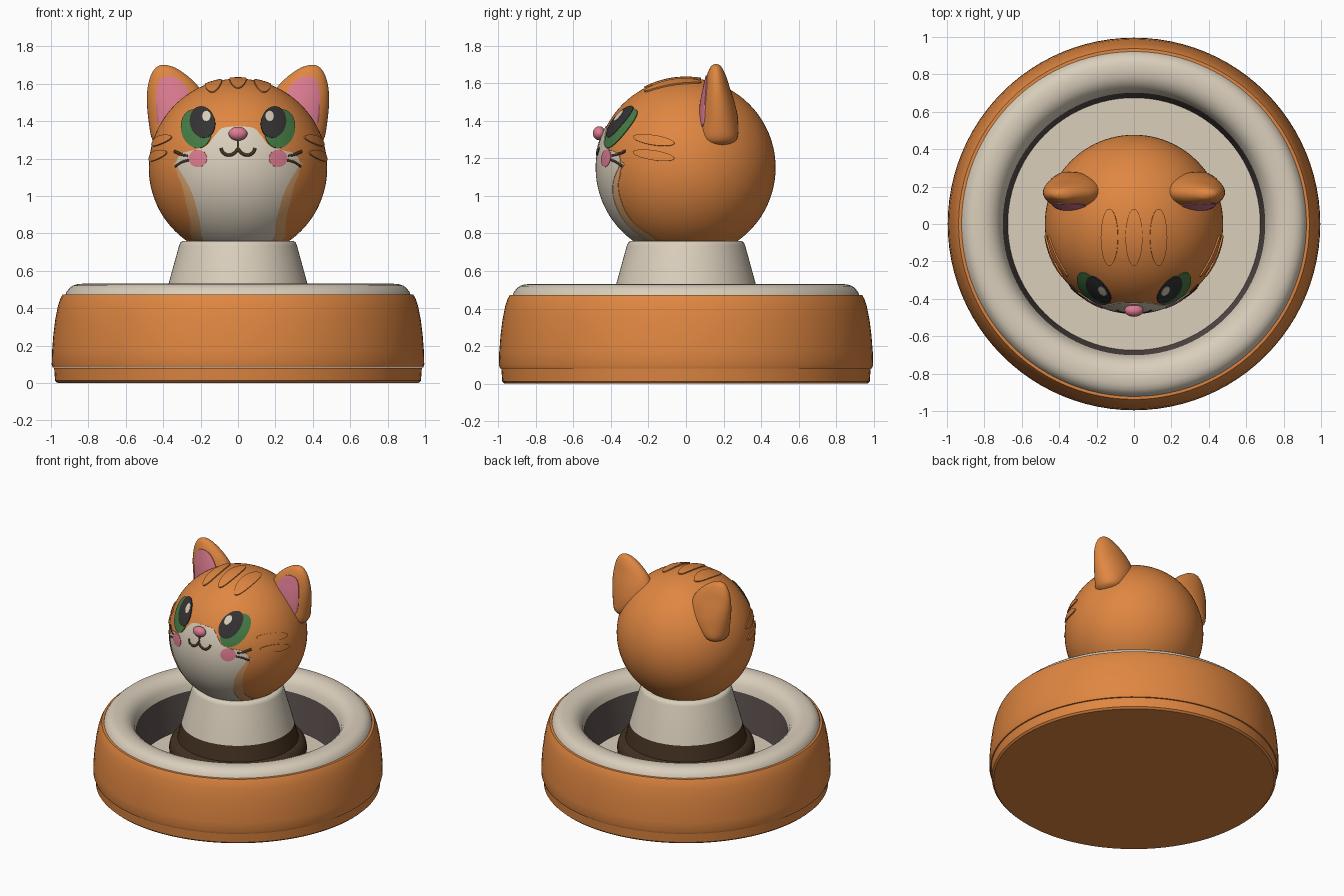
import bpy, bmesh, math
from mathutils import Vector
from mathutils.bvhtree import BVHTree

if "Cube" in bpy.data.objects:
    bpy.data.objects.remove(bpy.data.objects["Cube"])


def mat(name, r, g, b):
    m = bpy.data.materials.new(name)
    m.diffuse_color = (r, g, b, 1)
    m.use_nodes = True
    m.node_tree.nodes["Principled BSDF"].inputs["Base Color"].default_value = m.diffuse_color
    return m


ORANGE = mat("orange", 0.74, 0.24, 0.053)
CREAM = mat("cream", 0.70, 0.62, 0.50)
PINK = mat("pink", 0.72, 0.20, 0.28)
WALL = mat("grey_brown", 0.11, 0.085, 0.08)
BROWN = mat("dark_brown", 0.055, 0.03, 0.015)
GREEN = mat("green", 0.06, 0.20, 0.06)
BLACK = mat("black", 0.035, 0.032, 0.032)
TAN = mat("light_orange", 0.72, 0.38, 0.16)

HEAD = Vector((0, 0, 1.15))
R = 0.477


def finish(bm, name, m, angle=40):
    me = bpy.data.meshes.new(name)
    bm.to_mesh(me)
    bm.free()
    me.materials.append(m)
    ob = bpy.data.objects.new(name, me)
    bpy.context.collection.objects.link(ob)
    bpy.ops.object.select_all(action='DESELECT')
    ob.select_set(True)
    bpy.context.view_layer.objects.active = ob
    bpy.ops.object.shade_smooth_by_angle(angle=math.radians(angle))
    return ob


def smooth(pts, n, closed=True):
    """Catmull-Rom resampling of points of any dimension."""
    k, out = len(pts), []
    get = (lambda i: pts[i % k]) if closed else (lambda i: pts[max(0, min(k - 1, i))])
    for i in range(k if closed else k - 1):
        for j in range(n):
            t = j / n
            out.append(tuple(
                0.5 * (2 * b + (c - a) * t + (2 * a - 5 * b + 4 * c - d) * t * t
                       + (3 * b - a - 3 * c + d) * t ** 3)
                for a, b, c, d in zip(get(i - 1), get(i), get(i + 1), get(i + 2))))
    if not closed:
        out.append(pts[-1])
    return out


def skin(bm, rings):
    for a, b in zip(rings, rings[1:]):
        n = len(a)
        for j in range(n):
            bm.faces.new((a[j], a[(j + 1) % n], b[(j + 1) % n], b[j]))


def lathe(name, m, profile, seg=96, angle=40):
    bm = bmesh.new()
    rings = [[bm.verts.new((r * math.cos(2 * math.pi * j / seg),
                            r * math.sin(2 * math.pi * j / seg), z))
              for j in range(seg)] for r, z in profile]
    skin(bm, rings)
    bmesh.ops.remove_doubles(bm, verts=bm.verts, dist=1e-5)
    return finish(bm, name, m, angle)


def on_head(axis, sign):
    """Maps 2D points onto the head, looking along one axis."""
    def place(u, v, off):
        if axis == 'y':
            a, b = u, v - HEAD.z
        elif axis == 'x':
            a, b = u, v - HEAD.z
        else:
            a, b = u, v
        w = sign * math.sqrt(max(0, R * R - a * a - b * b))
        p = {'y': (a, w, b), 'x': (w, a, b), 'z': (a, b, w)}[axis]
        return HEAD + Vector(p).normalized() * (R + off)
    return place


FACE = on_head('y', -1)


def decal(name, m, outline, place, off, rings=5):
    """Thin plate with a skirt that follows the surface below."""
    k = len(outline)
    cu, cv = sum(p[0] for p in outline) / k, sum(p[1] for p in outline) / k
    bm = bmesh.new()
    loops = [[bm.verts.new(place(u, v, -0.004)) for u, v in outline]]
    for i in range(rings):
        t = 1 - i / rings
        loops.append([bm.verts.new(place(cu + (u - cu) * t, cv + (v - cv) * t, off))
                      for u, v in outline])
    skin(bm, loops)
    c = bm.verts.new(place(cu, cv, off))
    for j in range(k):
        f = bm.faces.new((loops[-1][j], loops[-1][(j + 1) % k], c))
    f.normal_update()
    if f.normal.dot(place(cu, cv, off) - place(cu, cv, 0)) < 0:
        bmesh.ops.reverse_faces(bm, faces=bm.faces)
    return finish(bm, name, m, 60)


def oval(cu, cv, ru, rv, tilt=0, n=32):
    ct, st = math.cos(tilt), math.sin(tilt)
    return [(cu + ru * math.cos(a) * ct - rv * math.sin(a) * st,
             cv + ru * math.cos(a) * st + rv * math.sin(a) * ct)
            for a in (2 * math.pi * j / n for j in range(n))]


def stroke(name, pts, width):
    cu = bpy.data.curves.new(name, 'CURVE')
    cu.dimensions = '3D'
    cu.bevel_depth = width
    cu.bevel_resolution = 2
    cu.use_fill_caps = True
    path = smooth(pts, 6, False)
    sp = cu.splines.new('POLY')
    sp.points.add(len(path) - 1)
    for q, (u, v) in zip(sp.points, path):
        q.co = (*FACE(u, v, -0.002), 1)
    cu.materials.append(BROWN)
    ob = bpy.data.objects.new(name, cu)
    bpy.context.collection.objects.link(ob)
    bpy.ops.object.select_all(action='DESELECT')
    ob.select_set(True)
    bpy.context.view_layer.objects.active = ob
    bpy.ops.object.convert(target='MESH')


def ellipsoid(name, m, loc, size, u=64, v=40):
    bm = bmesh.new()
    bmesh.ops.create_uvsphere(bm, u_segments=u, v_segments=v, radius=1)
    for q in bm.verts:
        q.co = Vector(loc) + Vector([a * b for a, b in zip(q.co, size)])
    return finish(bm, name, m, 60)


# Round base: foot, orange shell, cream rim, dark wall, cream floor
lathe("base_foot", ORANGE, [(0, 0), (0.965, 0), (0.978, 0.012), (0.983, 0.08), (0.9, 0.08)])
lathe("base_shell", ORANGE, [(0.95, 0.082), (0.99, 0.082), (0.996, 0.1), (0.994, 0.17), (0.987, 0.26),
                             (0.977, 0.34), (0.963, 0.41), (0.95, 0.45), (0.938, 0.472), (0.88, 0.476)])
lathe("base_rim", CREAM, [(0.925, 0.465), (0.918, 0.485), (0.903, 0.505), (0.885, 0.52), (0.86, 0.528),
                          (0.83, 0.531), (0.795, 0.528), (0.765, 0.517), (0.737, 0.497),
                          (0.715, 0.465), (0.70, 0.42)])
lathe("bowl_wall", WALL, [(0.70, 0.42), (0.675, 0.15)])
lathe("bowl_floor", CREAM, [(0.68, 0.15), (0, 0.15)])

# Neck: dark collar with a rounded top, dark band, cream cone
lathe("neck_collar", BROWN, [(0.47, 0.15), (0.474, 0.29), (0.468, 0.32), (0.455, 0.343),
                             (0.435, 0.355), (0.416, 0.36), (0.388, 0.47)], 64)
lathe("neck_cone", CREAM, [(0.388, 0.47), (0.315, 0.735), (0.308, 0.752), (0.295, 0.76), (0, 0.76)], 64)

# Head and nose
ellipsoid("head", ORANGE, HEAD, (R, R, R), 96, 56)
ellipsoid("nose", PINK, (0, -0.462, 1.333), (0.05, 0.034, 0.037), 32, 20)

# Muzzle patch with its paler border
half = [(0.07, 1.365), (0.12, 1.325), (0.165, 1.27), (0.23, 1.245), (0.30, 1.225), (0.325, 1.17),
        (0.275, 1.08), (0.238, 1.0), (0.205, 0.88), (0.18, 0.765)]
edge = [(0.29, 1.19), (0.325, 1.13), (0.30, 1.06), (0.28, 0.98), (0.255, 0.87), (0.235, 0.765)]
for name, m, side, off in (("muzzle_border", TAN, edge, 0.002), ("muzzle", CREAM, half, 0.004)):
    ring = side + [(0.07, 0.735), (-0.07, 0.735)] + [(-x, z) for x, z in reversed(side)]
    decal(name, m, smooth(ring, 6), FACE, off, 20)

# Mouth stem
stroke("mouth_stem", [(0, 1.305), (0, 1.25)], 0.009)

ear_rows = [(1.265, 0.35, 0.41, 0.14, 0.20), (1.30, 0.29, 0.458, 0.08, 0.27),
            (1.40, 0.18, 0.478, 0.07, 0.278), (1.50, 0.172, 0.487, 0.08, 0.258),
            (1.58, 0.208, 0.483, 0.096, 0.232), (1.64, 0.268, 0.468, 0.11, 0.212),
            (1.68, 0.325, 0.445, 0.127, 0.193), (1.695, 0.362, 0.424, 0.14, 0.18),
            (1.701, 0.388, 0.405, 0.155, 0.165)]
ear_pink = [(0.42, 1.37), (0.438, 1.5), (0.43, 1.59), (0.405, 1.632), (0.35, 1.638),
            (0.30, 1.61), (0.255, 1.54), (0.25, 1.45), (0.32, 1.37)]

for s, tag in ((-1, "left"), (1, "right")):
    # Ear: loft of flattened ovals
    bm = bmesh.new()
    rings = [[bm.verts.new((s * x, y, z)) for x, y in
              oval((x0 + x1) / 2, (y0 + y1) / 2, (x1 - x0) / 2, (y1 - y0) / 2, 0, 36)]
             for z, x0, x1, y0, y1 in smooth(ear_rows, 4, False)]
    skin(bm, rings)
    bm.faces.new(rings[0])
    bm.faces.new(rings[-1])
    bmesh.ops.recalc_face_normals(bm, faces=bm.faces)
    tree = BVHTree.FromBMesh(bm)
    finish(bm, tag + "_ear", ORANGE, 60)

    # Pink inside of the ear
    def on_ear(u, v, off):
        hit = tree.ray_cast(Vector((u, -1, v)), Vector((0, 1, 0)))[0]
        return (hit or Vector((u, 0.16, v))) - Vector((0, off, 0))
    decal(tag + "_inner_ear", PINK, smooth([(s * x, z) for x, z in ear_pink], 4), on_ear, 0.005, 8)

    # Eye: iris, pupil, highlight
    decal(tag + "_iris", GREEN, oval(s * 0.222, 1.358, 0.08, 0.104, -s * 0.2), FACE, 0.005)
    decal(tag + "_pupil", BLACK, oval(s * 0.188, 1.392, 0.066, 0.084, -s * 0.2), FACE, 0.007)
    decal(tag + "_highlight", CREAM, oval(s * 0.166, 1.422, 0.022, 0.028, 0, 16), FACE, 0.009, 2)

    # Cheek, whiskers and half of the mouth
    decal(tag + "_cheek", PINK, oval(s * 0.212, 1.2, 0.048, 0.046), FACE, 0.007)
    stroke(tag + "_upper_whisker", [(s * 0.265, 1.215), (s * 0.30, 1.22), (s * 0.34, 1.238)], 0.009)
    stroke(tag + "_lower_whisker", [(s * 0.26, 1.192), (s * 0.30, 1.18), (s * 0.335, 1.158)], 0.009)
    stroke(tag + "_mouth", [(0, 1.25), (s * 0.025, 1.225), (s * 0.055, 1.218),
                            (s * 0.08, 1.232), (s * 0.09, 1.255)], 0.011)

    # Raised fur stripes on the side of the head
    for i, z in enumerate((1.295, 1.215)):
        decal(f"{tag}_side_stripe_{i}", ORANGE, oval(-0.17, z, 0.11, 0.026, -0.15), on_head('x', s), 0.008)

# Raised fur stripes on top of the head
for i, x in enumerate((-0.13, 0, 0.13)):
    decal(f"top_stripe_{i}", ORANGE, oval(x, -0.07, 0.045, 0.15), on_head('z', 1), 0.008)
